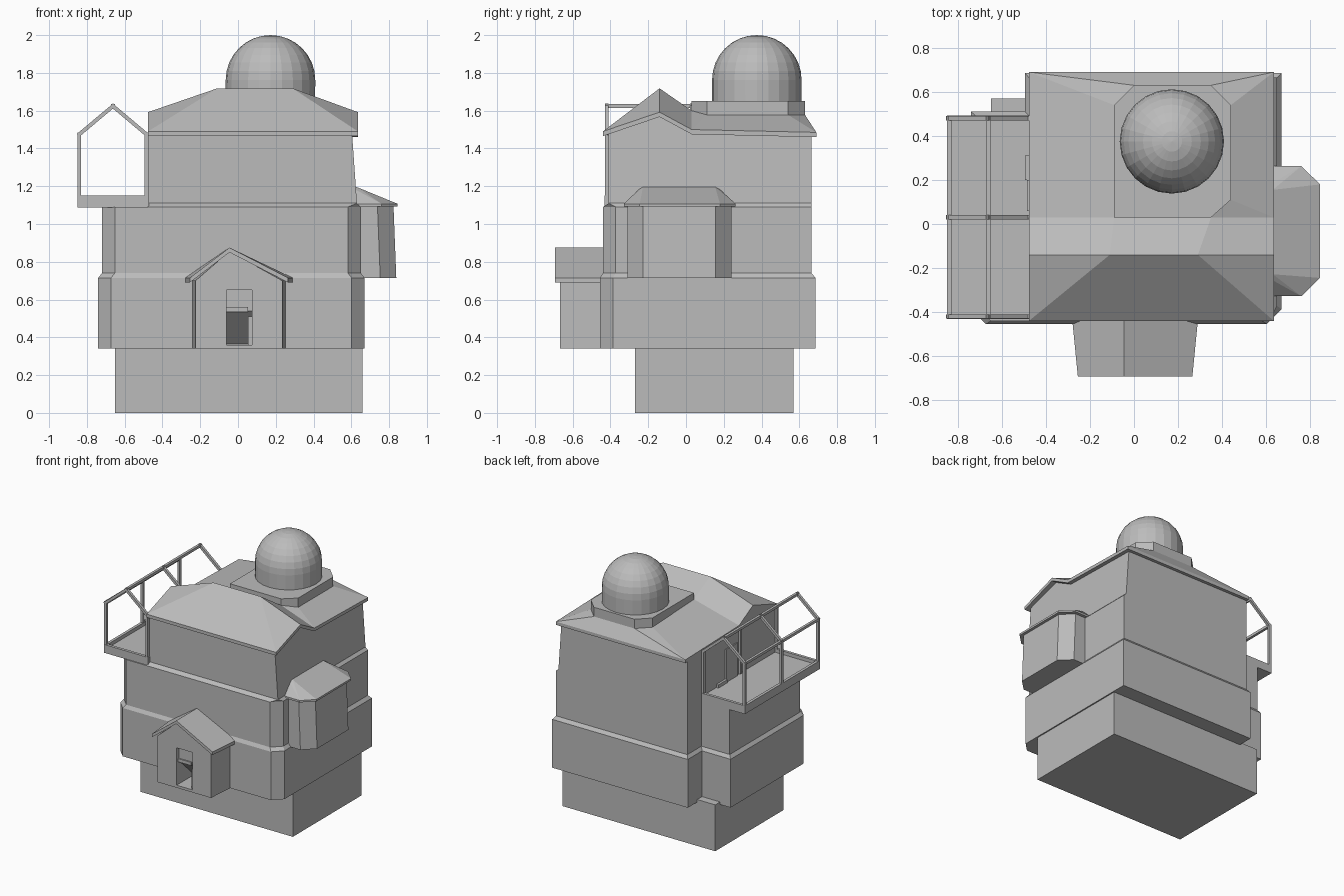
import bpy, bmesh, math
from mathutils import Vector

if "Cube" in bpy.data.objects:
    bpy.data.objects.remove(bpy.data.objects["Cube"])

grey = bpy.data.materials.new("plain_grey")
grey.diffuse_color = (0.5, 0.5, 0.5, 1)
grey.use_nodes = True
grey.node_tree.nodes["Principled BSDF"].inputs["Base Color"].default_value = grey.diffuse_color


def finish(name, bm):
    bmesh.ops.recalc_face_normals(bm, faces=bm.faces[:])
    me = bpy.data.meshes.new(name)
    bm.to_mesh(me)
    bm.free()
    ob = bpy.data.objects.new(name, me)
    me.materials.append(grey)
    bpy.context.collection.objects.link(ob)
    return ob


def mesh(name, verts, faces):
    bm = bmesh.new()
    vs = [bm.verts.new(v) for v in verts]
    for f in faces:
        bm.faces.new([vs[i] for i in f])
    return finish(name, bm)


def loft(name, rings):
    """Closed skin through rings of equal point count."""
    n = len(rings[0])
    faces = [tuple(range(n)), tuple(range((len(rings) - 1) * n, len(rings) * n))]
    for r in range(len(rings) - 1):
        for i in range(n):
            j = (i + 1) % n
            faces.append((r * n + i, r * n + j, (r + 1) * n + j, (r + 1) * n + i))
    return mesh(name, [p for ring in rings for p in ring], faces)


def flat(pts, z):
    return [(x, y, z) for x, y in pts]


def box(name, x0, x1, y0, y1, z0, z1):
    pts = [(x0, y0), (x1, y0), (x1, y1), (x0, y1)]
    return loft(name, [flat(pts, z0), flat(pts, z1)])


def hull(name, pts):
    bm = bmesh.new()
    for p in pts:
        bm.verts.new(p)
    bmesh.ops.convex_hull(bm, input=bm.verts[:])
    bmesh.ops.dissolve_limit(bm, angle_limit=0.01, verts=bm.verts[:], edges=bm.edges[:])
    return finish(name, bm)


def beam(name, a, b, t=0.02):
    """Square bar from a to b."""
    a, b = Vector(a), Vector(b)
    d = (b - a).normalized()
    side = Vector((0, 1, 0)) if abs(d.y) < 0.9 else Vector((1, 0, 0))
    u = d.cross(side).normalized()
    c = [(side * i + u * j) * t / 2 for i, j in ((-1, -1), (1, -1), (1, 1), (-1, 1))]
    return loft(name, [[a - d * t / 2 + o for o in c], [b + d * t / 2 + o for o in c]])


# Foundation
box("foundation", -0.65, 0.66, -0.27, 0.57, 0, 0.36)


# Two lower storeys with chamfered front corners and a notched back corner
def storey(x0, x1, y0, y1, nx, ny):
    c = 0.068
    return [(x0, y0 + c), (x0 + c, y0), (x1 - c, y0), (x1, y0 + c),
            (x1, y1), (nx, y1), (nx, ny), (x0, ny)]


low = storey(-0.74, 0.67, -0.455, 0.685, -0.495, 0.51)
mid = storey(-0.72, 0.65, -0.44, 0.665, -0.477, 0.492)
loft("lower_storeys", [flat(low, 0.34), flat(low, 0.715), flat(mid, 0.74), flat(mid, 1.09)])

# Sloped ledge under the top storey
hull("upper_ledge",
     flat([(-0.477, -0.44), (0.582, -0.44), (0.65, -0.372), (0.65, 0.665), (-0.477, 0.665)], 1.09)
     + flat([(-0.477, -0.41), (0.63, -0.41), (0.63, 0.665), (-0.477, 0.665)], 1.11))

# Top storey with gabled ends, right wall leaning inward
prof = [(-0.41, 1.105), (0.665, 1.105), (0.665, 1.465), (0.03, 1.48), (-0.14, 1.57), (-0.41, 1.475)]
loft("top_storey", [[(-0.477, y, z) for y, z in prof],
                    [(0.63 - (z - 1.105) * 0.07, y, z) for y, z in prof]])

# Main roof: clipped-gable front ridge running into a hipped rear
L, R = -0.477, 0.635
eave = [(L, -0.44, 1.49), (R, -0.44, 1.49), (R, -0.14, 1.592), (R, 0.03, 1.5),
        (R, 0.69, 1.485), (L, 0.69, 1.485), (L, 0.03, 1.5), (L, -0.14, 1.592)]
under = [(x, y, z - 0.025) for x, y, z in eave]
top = [(-0.11, -0.14, 1.718), (0.29, -0.14, 1.718), (0.35, 0.03, 1.6), (0.44, 0.11, 1.578),
       (0.44, 0.54, 1.578), (0.35, 0.63, 1.578), (0, 0.63, 1.578), (-0.09, 0.54, 1.578),
       (-0.09, 0.03, 1.6)]
faces = [(0, 1, 17, 16), (1, 2, 17), (2, 3, 18, 17), (3, 19, 18), (3, 4, 20, 19), (4, 21, 20),
         (4, 5, 22, 21), (5, 23, 22), (5, 6, 24, 23), (6, 7, 16, 24), (7, 0, 16),
         (16, 17, 18, 24), (18, 19, 20, 21, 22, 23, 24),
         (8, 9, 10, 15), (15, 10, 11, 14), (14, 11, 12, 13)]
faces += [(i, (i + 1) % 8, (i + 1) % 8 + 8, i + 8) for i in range(8)]
mesh("main_roof", eave + under + top, faces)

# Octagonal dome plinth
octo = [(-0.09, 0.03), (0.35, 0.03), (0.44, 0.11), (0.44, 0.54), (0.35, 0.63), (0, 0.63), (-0.09, 0.54)]
loft("dome_plinth", [flat(octo, 1.56), flat(octo, 1.65)])

# Dome: short drum and faceted hemisphere
bm = bmesh.new()
bmesh.ops.create_uvsphere(bm, u_segments=24, v_segments=16, radius=0.237)
bmesh.ops.bisect_plane(bm, geom=bm.verts[:] + bm.edges[:] + bm.faces[:], dist=1e-5,
                       plane_co=(0, 0, -0.001), plane_no=(0, 0, -1), clear_outer=True)
for v in bm.verts:
    if v.co.z < -0.0005:
        v.co.z = -0.117
    v.co += Vector((0.172, 0.375, 1.763))
finish("dome", bm)


# Side bay with flared walls and hipped roof
def bay(xo, y0, y1):
    return [(0.58, y0), (xo - 0.085, y0), (xo, y0 + 0.083), (xo, y1 - 0.083), (xo - 0.085, y1), (0.58, y1)]


loft("side_bay", [flat(bay(0.838, -0.31, 0.24), 0.715), flat(bay(0.823, -0.31, 0.24), 1.1)])
rim = bay(0.845, -0.328, 0.263)
hull("side_bay_roof", flat(rim, 1.092) + flat(rim, 1.107) +
     [(0.58, -0.228, 1.205), (0.58, 0.155, 1.205), (0.63, -0.228, 1.195), (0.63, 0.155, 1.195)])

# Entrance porch, narrower at the front
CX = 0.005
porch = loft("porch", [[(CX - w, y, 0.34), (CX + w, y, 0.34), (CX + w, y, 0.70),
                        (-0.045, y, 0.855), (CX - w, y, 0.70)]
                       for w, y in ((0.23, -0.667), (0.252, -0.39))])
cut = [(-0.8, 0.36), (-0.8, 0.65), (-0.64, 0.65), (-0.64, 0.54), (-0.45, 0.36)]
cutter = loft("doorway_cutter", [[(x, y, z) for y, z in cut] for x in (-0.06, 0.075)])
cutter.hide_render = True
cutter.hide_viewport = True
mod = porch.modifiers.new("doorway", "BOOLEAN")
mod.operation = "DIFFERENCE"
mod.solver = "EXACT"
mod.object = cutter
box("door_jamb", 0.053, 0.075, -0.648, -0.55, 0.36, 0.51)
box("door_rail", -0.06, 0.053, -0.65, -0.63, 0.535, 0.56)

# Porch roof: folded slab
loft("porch_roof", [[(CX - w, y, 0.715), (-0.045, y, 0.875), (CX + w, y, 0.715),
                     (CX + w, y, 0.69), (-0.045, y, 0.85), (CX - w, y, 0.69)]
                    for w, y in ((0.26, -0.693), (0.285, -0.44))])

# Balcony deck with raised rim
box("balcony_floor", -0.85, -0.47, -0.432, 0.492, 1.088, 1.125)
for name, x0, x1, y0, y1 in (("outer", -0.85, -0.828, -0.432, 0.492),
                             ("front", -0.828, -0.47, -0.432, -0.41),
                             ("back", -0.828, -0.47, 0.47, 0.492)):
    box("balcony_rim_" + name, x0, x1, y0, y1, 1.12, 1.152)

# Balcony frame: three gabled trusses joined by long rails
XO, XM, XI = -0.84, -0.662, -0.485
for i, y in enumerate((-0.42, 0.03, 0.48)):
    beam(f"frame_post_{i}", (XO, y, 1.14), (XO, y, 1.475))
    beam(f"frame_wall_post_{i}", (XI, y, 1.14), (XI, y, 1.475))
    beam(f"frame_rafter_outer_{i}", (XO, y, 1.475), (XM, y, 1.624))
    beam(f"frame_rafter_inner_{i}", (XM, y, 1.624), (XI, y, 1.475))
for name, x, z in (("eave", XO, 1.475), ("ridge", XM, 1.624)):
    beam("frame_rail_" + name, (x, -0.42, z), (x, 0.48, z))

# Balcony door and curb on the wall
box("balcony_door", -0.486, -0.475, 0.06, 0.2, 1.12, 1.38)
box("balcony_curb", -0.495, -0.475, 0.2, 0.31, 1.12, 1.15)
